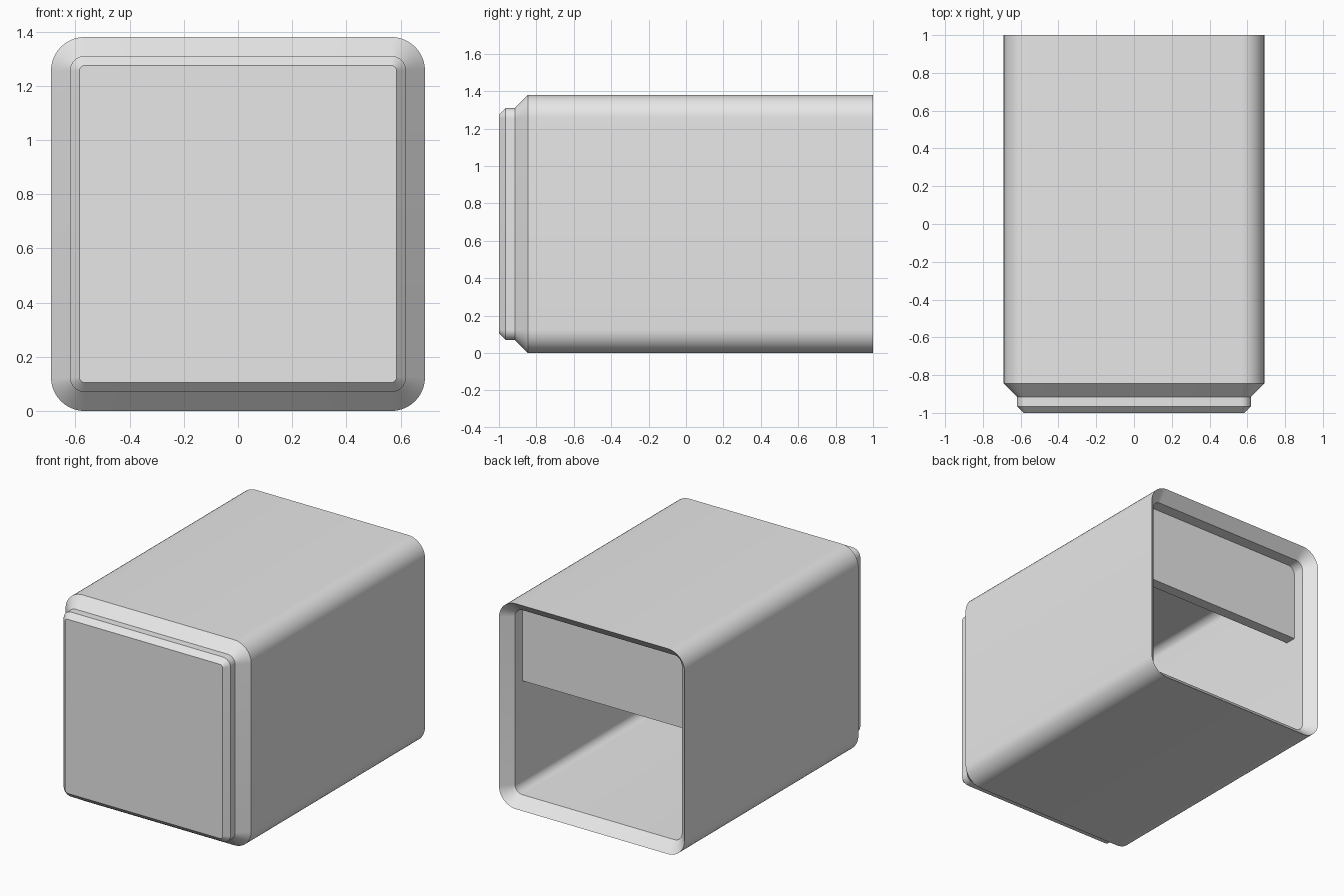
import bpy
import bmesh
import math

if "Cube" in bpy.data.objects:
    bpy.data.objects.remove(bpy.data.objects["Cube"], do_unlink=True)

MID_Z = 0.69
SEGMENTS = 10

grey = bpy.data.materials.new("light_grey")
grey.use_nodes = True
grey.diffuse_color = (0.8, 0.8, 0.8, 1)
grey.node_tree.nodes["Principled BSDF"].inputs["Base Color"].default_value = (0.8, 0.8, 0.8, 1)


def rounded_square(bm, half, radius, y):
    """Ring of vertices around a square with rounded corners, facing along y."""
    ring = []
    for corner, (sx, sz) in enumerate([(1, 1), (-1, 1), (-1, -1), (1, -1)]):
        for i in range(SEGMENTS + 1):
            a = math.pi / 2 * (corner + i / SEGMENTS)
            x = sx * (half - radius) + radius * math.cos(a)
            z = sz * (half - radius) + radius * math.sin(a)
            ring.append(bm.verts.new((x, y, MID_Z + z)))
    return ring


def loft(sections):
    """Skin a row of rounded squares and cap both ends."""
    bm = bmesh.new()
    rings = [rounded_square(bm, *s) for s in sections]
    for a, b in zip(rings, rings[1:]):
        for i in range(len(a)):
            j = (i + 1) % len(a)
            bm.faces.new((a[i], a[j], b[j], b[i]))
    bm.faces.new(rings[0])
    bm.faces.new(rings[-1])
    return bm


def finish(bm, name):
    bmesh.ops.recalc_face_normals(bm, faces=bm.faces)
    mesh = bpy.data.meshes.new(name)
    bm.to_mesh(mesh)
    bm.free()
    mesh.materials.append(grey)
    obj = bpy.data.objects.new(name, mesh)
    bpy.context.collection.objects.link(obj)
    bpy.ops.object.select_all(action="DESELECT")
    obj.select_set(True)
    bpy.context.view_layer.objects.active = obj
    bpy.ops.object.shade_smooth_by_angle(angle=math.radians(30))
    return obj


# Hollow container: stepped front, outer shell, bevelled back rim, cavity
finish(loft([
    (0.585, 0.02, -1.0),
    (0.62, 0.055, -0.965),
    (0.62, 0.055, -0.915),
    (0.69, 0.125, -0.845),
    (0.69, 0.125, 1.0),
    (0.62, 0.055, 0.93),
    (0.62, 0.055, -0.845),
]), "container_shell")

# Panel across the upper part of the back opening, cut level at its lower edge
panel = loft([(0.622, 0.055, 0.775), (0.622, 0.055, 0.85)])
cut = bmesh.ops.bisect_plane(
    panel, geom=panel.verts[:] + panel.edges[:] + panel.faces[:],
    plane_co=(0, 0, 0.79), plane_no=(0, 0, -1), clear_outer=True)
bmesh.ops.holes_fill(panel, edges=[e for e in panel.edges if e.is_boundary])
finish(panel, "back_panel")
